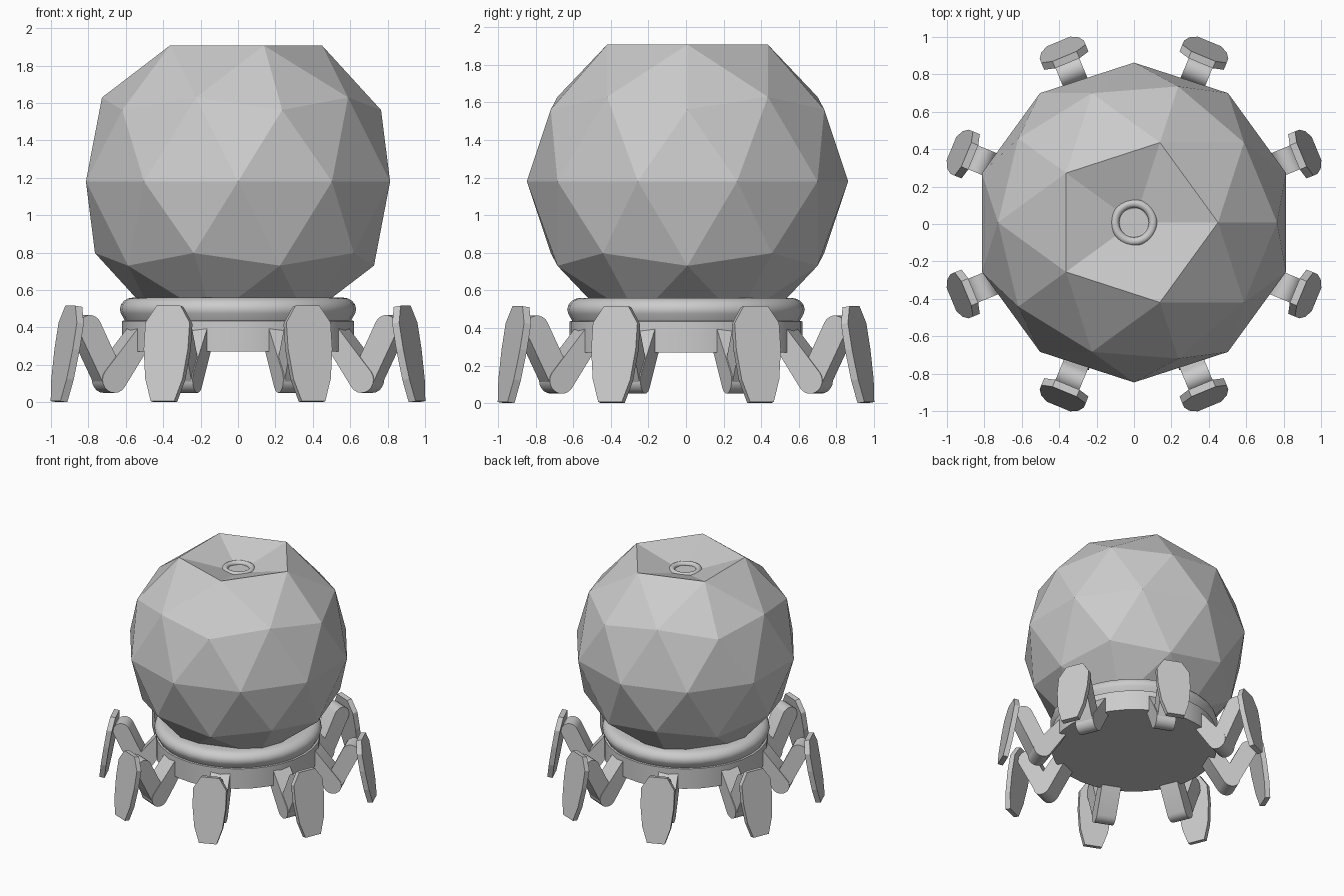
import bpy, bmesh, math
from mathutils import Vector

if "Cube" in bpy.data.objects:
    bpy.data.objects.remove(bpy.data.objects["Cube"])


def make(name, bm, smooth=None):
    bmesh.ops.recalc_face_normals(bm, faces=bm.faces[:])
    me = bpy.data.meshes.new(name)
    bm.to_mesh(me)
    bm.free()
    ob = bpy.data.objects.new(name, me)
    bpy.context.collection.objects.link(ob)
    if smooth:
        bpy.ops.object.select_all(action='DESELECT')
        ob.select_set(True)
        bpy.context.view_layer.objects.active = ob
        bpy.ops.object.shade_smooth_by_angle(angle=math.radians(smooth))
    return ob


def prism(name, pts, vec, smooth=None):
    """Closed polygon of 3D points extruded along vec."""
    bm = bmesh.new()
    face = bm.faces.new([bm.verts.new(p) for p in pts])
    ext = bmesh.ops.extrude_face_region(bm, geom=[face], use_keep_orig=True)
    verts = [g for g in ext['geom'] if isinstance(g, bmesh.types.BMVert)]
    bmesh.ops.translate(bm, vec=vec, verts=verts)
    return make(name, bm, smooth)


def lathe(name, profile, steps, smooth=30):
    bm = bmesh.new()
    vs = [bm.verts.new((r, 0, z)) for r, z in profile]
    es = [bm.edges.new(p) for p in zip(vs, vs[1:])]
    bmesh.ops.spin(bm, geom=vs + es, axis=(0, 0, 1), cent=(0, 0, 0),
                   steps=steps, angle=2 * math.pi)
    bmesh.ops.remove_doubles(bm, verts=bm.verts[:], dist=1e-4)
    return make(name, bm, smooth)


def link(name, a, b, ra, rb, half):
    """Bar with rounded ends in the radial plane, points are (radius, z)."""
    d = math.atan2(b[1] - a[1], b[0] - a[0])
    pts = []
    for c, r, start in ((b, rb, d - math.pi / 2), (a, ra, d + math.pi / 2)):
        for i in range(11):
            t = start + math.pi * i / 10
            pts.append((c[0] + r * math.cos(t), -half, c[1] + r * math.sin(t)))
    return prism(name, pts, Vector((0, 2 * half, 0)), 30)


# Faceted globe with the top point pushed inwards
bm = bmesh.new()
bmesh.ops.create_icosphere(bm, subdivisions=2, radius=0.855)
top = max(bm.verts, key=lambda v: v.co.z)
top.co.z = 0.6
globe = make("faceted_globe", bm)
globe.location = (0, 0.008, 1.18)

# Small rounded ring with a filled centre in the sunken top
ring_profile = [(0, 1.805), (0.08, 1.805)]
ring_profile += [(0.102 - 0.023 * math.cos(a), 1.808 + 0.023 * math.sin(a))
                 for a in [math.pi * i / 8 for i in range(9)]]
ring_profile += [(0.125, 1.77)]
top_ring = lathe("top_ring", ring_profile, 32)
top_ring.location.y = 0.008

# Round base with a rolled rim
lathe("base", [(0, 0.27), (0.62, 0.27), (0.62, 0.435), (0.605, 0.437),
               (0.626, 0.475), (0.632, 0.497), (0.626, 0.522), (0.61, 0.542),
               (0.588, 0.555), (0.56, 0.56), (0.50, 0.56), (0, 0.56)], 32)

# One leg along +x: inner link, outer link and tilted foot plate
knee = (0.745, 0.12)
inner = link("inner_leg", (0.565, 0.365), knee, 0.055, 0.07, 0.075)
outer = link("outer_leg", knee, (0.885, 0.4), 0.065, 0.066, 0.069)
half_outline = [(0.068, 0.0), (0.108, 0.12), (0.128, 0.28), (0.128, 0.42), (0.07, 0.51)]
outline = half_outline + [(-w, z) for w, z in reversed(half_outline)]
foot = prism("foot_plate", [(1.016 - 0.168 * z, w, z) for w, z in outline],
             Vector((0.04, 0, 0.006)))

# Eight legs around the base
for part in (inner, outer, foot):
    for k in range(8):
        ob = part if k == 0 else part.copy()
        if k:
            bpy.context.collection.objects.link(ob)
        ob.rotation_euler.z = math.radians(22.5 + 45 * k)
